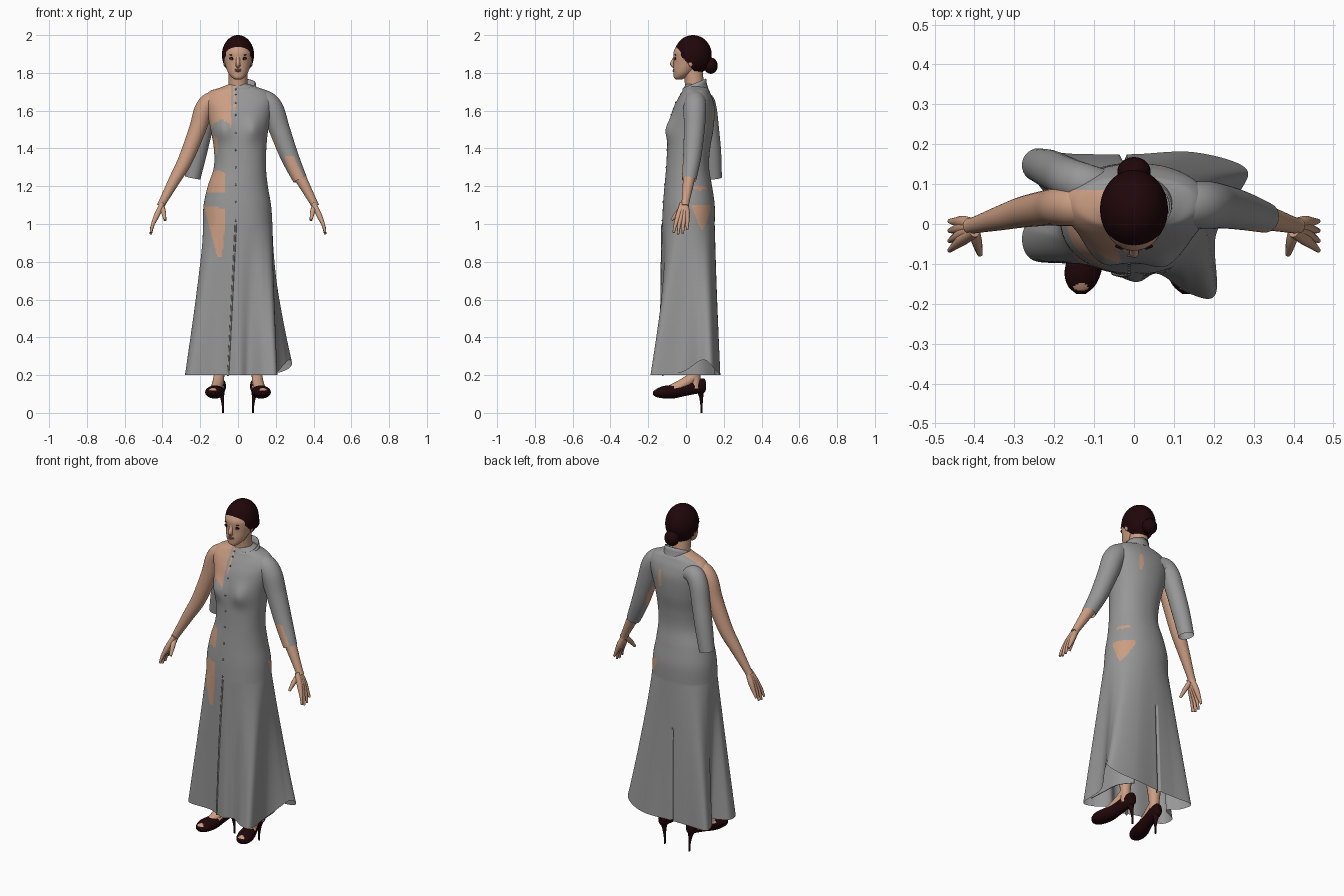
import bpy, bmesh, math
from mathutils import Vector, Matrix

if "Cube" in bpy.data.objects:
    bpy.data.objects.remove(bpy.data.objects["Cube"])


def material(name, rgb):
    m = bpy.data.materials.new(name)
    m.use_nodes = True
    m.diffuse_color = (*rgb, 1)
    m.node_tree.nodes["Principled BSDF"].inputs["Base Color"].default_value = (*rgb, 1)
    return m


CLOTH = material("grey cloth", (0.31, 0.31, 0.31))
SKIN = material("skin", (0.6, 0.34, 0.225))
DARK = material("dark maroon", (0.014, 0.002, 0.003))
LIPS = material("lips", (0.36, 0.14, 0.1))
WHITE = material("eye white", (0.6, 0.56, 0.52))
BUTTON = material("button grey", (0.2, 0.2, 0.2))


def finish(name, bm, mats, rule=None, remove=None):
    """Turn a bmesh into a smooth object; rule picks a material, remove cuts faces."""
    bmesh.ops.recalc_face_normals(bm, faces=bm.faces)
    bm.normal_update()
    for f in bm.faces:
        f.smooth = len(f.verts) < 5
        if rule:
            f.material_index = int(rule(f.calc_center_median(), f.normal))
    if remove:
        cut = [f for f in bm.faces if remove(f.calc_center_median())]
        bmesh.ops.delete(bm, geom=cut, context='FACES')
    me = bpy.data.meshes.new(name)
    bm.to_mesh(me)
    bm.free()
    for m in mats:
        me.materials.append(m)
    ob = bpy.data.objects.new(name, me)
    bpy.context.collection.objects.link(ob)
    return ob


def spline(pts, n, closed=False):
    """Smooth samples through the points, n per span."""
    P = [Vector(p) for p in pts]
    k = len(P)
    at = (lambda i: P[i % k]) if closed else (lambda i: P[min(max(i, 0), k - 1)])
    out = []
    for i in range(k if closed else k - 1):
        a, b, c, d = (at(i + j) for j in (-1, 0, 1, 2))
        for s in range(n):
            t = s / n
            out.append(b + (c - a) * (t / 2) + (a * 2 - b * 5 + c * 4 - d) * (t * t / 2)
                       + (b * 3 - a - c * 3 + d) * (t ** 3 / 2))
    return out if closed else out + [P[-1]]


def loft(name, rings, mats, rule=None, caps=(True, True), remove=None):
    bm = bmesh.new()
    vs = [[bm.verts.new(p) for p in r] for r in rings]
    n = len(vs[0])
    for a, b in zip(vs, vs[1:]):
        for i in range(n):
            bm.faces.new((a[i], a[(i + 1) % n], b[(i + 1) % n], b[i]))
    for end, on in zip((vs[0], vs[-1]), caps):
        if on:
            bm.faces.new(end)
    return finish(name, bm, mats, rule, remove)


def tube(name, pts, mats, n=20, steps=6, rule=None, caps=(True, True)):
    """Round limb through (x, y, z, radius) points."""
    S = spline(pts, steps)
    rings = []
    for i, p in enumerate(S):
        t = (S[min(i + 1, len(S) - 1)].xyz - S[max(i - 1, 0)].xyz).normalized()
        v = t.cross(Vector((0, 1, 0)) if abs(t.y) < .7 else Vector((1, 0, 0))).normalized()
        u = v.cross(t)
        rings.append([p.xyz + (u * math.cos(a) + v * math.sin(a)) * p.w
                      for a in (math.tau * j / n for j in range(n))])
    return loft(name, rings, mats, rule, caps)


def ball(name, loc, scale, mat, remove=None, seg=24):
    bm = bmesh.new()
    bmesh.ops.create_uvsphere(bm, u_segments=seg, v_segments=seg // 2, radius=1,
                              matrix=Matrix.Translation(loc) @ Matrix.Diagonal((*scale, 1)))
    return finish(name, bm, [mat], remove=remove)


def oval(z, xl, xr, yf, yb, n, power=1.0):
    ring = []
    for i in range(n):
        a = math.tau * i / n
        s, c = (math.copysign(abs(q) ** power, q) for q in (math.sin(a), -math.cos(a)))
        ring.append(Vector(((xl + xr) / 2 + (xl - xr) / 2 * s, (yf + yb) / 2 + (yb - yf) / 2 * c, z)))
    return ring


# Gown: bodice ovals that blend into a lobed hem
BODICE = [(1.74, .06, -.05, 0, .09), (1.72, .115, -.1, -.012, .115), (1.702, .16, -.15, -.02, .125),
          (1.66, .187, -.177, -.045, .142), (1.6, .18, -.165, -.072, .152), (1.5, .16, -.145, -.095, .145),
          (1.4, .15, -.128, -.1, .128), (1.3, .148, -.128, -.105, .122), (1.2, .158, -.16, -.114, .138),
          (1.1, .175, -.182, -.122, .152), (1, .182, -.186, -.126, .152)]
HEM = [(0, -.145), (.06, -.125), (.14, -.175), (.205, -.175), (.205, -.03), (.26, .07), (.28, .14), (.15, .18),
       (0, .175), (-.13, .175), (-.25, .175), (-.24, .1), (-.19, .04), (-.275, -.01), (-.255, -.09), (-.11, -.1)]
N = 240
hem = spline(HEM, N // len(HEM), closed=True)
rings = []
for row in spline(BODICE, 12):
    ring = oval(*row, N, 0.92)
    for p in ring:
        if p.y < 0:  # bust
            p.y -= .022 * math.exp(-((abs(p.x) - .08) / .045) ** 2 - ((p.z - 1.5) / .06) ** 2)
    rings.append(ring)
waist = rings[-1]
for k in range(1, 101):
    t = k / 100
    ring = []
    for i, (p, h) in enumerate(zip(waist, hem)):
        q = p.xy.lerp(h, t)
        lift = .08 * math.exp(-((i / N - .33) / .06) ** 2) * t ** 3
        slit = .025 if i == N // 2 + 3 and t > .33 else 0  # closed back slit
        ring.append(Vector((q.x, q.y - slit, 1 - .8 * t + lift)))
    rings.append(ring)


def gown_skin(c, n):
    x, y, z = c
    if y < .085 and z > 1.37:  # bare shoulder and chest, with cup and strap
        cup = ((x + .088) / .05) ** 2 + ((z - 1.5) / .05) ** 2 < 1
        if z > 1.49:
            return x < -.012 - max(0, 1.62 - z) * .25 and not cup and not -.036 < x < -.024
        return x < -.108 and not cup
    if y < 0 and x < -.068:  # waist and thigh openings
        if 1.17 < z < 1.285:
            return x > -.168 and z < 1.285 - 12 * (x + .11) ** 2
        drop = 1.095 - z
        return z > .82 and x + .17 < drop * 8 and -.18 + drop * .26 < x < -.068 - max(0, drop - .1) * .1
    if x > .1 and y > .01:  # hip openings
        return (.97 < z < 1.1 and abs(y - .085) < .055 * ((z - .97) / .13) ** .7) \
            or ((y - .075) / .035) ** 2 + ((z - 1.19) / .011) ** 2 < 1
    return y > .08 and ((x - .07) / .013) ** 2 + ((z - 1.59) / .05) ** 2 < 1


loft("gown", rings, [CLOTH, SKIN], gown_skin, (True, False))

# Inner layer of the skirt seen below the raised left side
path = spline([(.2, -.12), (.195, -.03), (.185, .08), (.13, .155)], 8)
under = []
for z, k in ((.2, 1), (.4, .95), (.6, .88)):
    outer = [Vector((p.x * k, p.y * k, z)) for p in path]
    under.append(outer + [p - Vector((.004, 0, 0)) for p in reversed(outer)])
loft("skirt_inner_layer", under, [CLOTH])


def front_point(ring):
    """Point on the front of a ring along the slanting closure."""
    x = -.012 - .05 * max(0, 1 - ring[0].z)
    for a, b in zip([ring[0]] + ring[:N // 2:-1], ring[:N // 2:-1]):
        if b.x <= x <= a.x:
            return a.lerp(b, (a.x - x) / (a.x - b.x))


# Front edge strip and small buttons
front = [front_point(r) for r in rings[14:]]
tube("front_edge", [(p.x, p.y, p.z, .005) for p in front[106::10] + [front[-1]]], [CLOTH], 12, 4)
for k, p in enumerate(front[4:128:11]):
    ball("button_%d" % k, (p.x, p.y - .001, p.z), (.005, .003, .005), BUTTON, seg=10)

# Collar, open at the right front
collar = [[Vector((.022 + (.076 - q) * math.sin(a), .045 + (.066 - q) * math.cos(a),
                   1.695 + h + .025 * math.cos(a))) for a in (math.tau * i / 64 for i in range(64))]
          for h, q in ((0, -.006), (.03, .002), (.05, .004), (.048, .009), (.01, .01))]
loft("collar", collar, [CLOTH], None, (False, False), lambda c: c.x < -.01 and c.y < .03)


# Sleeves: one worn with torn openings, one hanging empty behind
def sleeve_skin(c, n):
    low = c.z < 1.36 and n.y < -.5 - max(0, c.z - 1.25) * 3.5 and n.x < .45
    return low or (n.x < -.7 and ((c.z - 1.42) / .08) ** 2 + (n.y / .6) ** 2 < 1)


tube("left_sleeve", [(.08, .048, 1.65, .047), (.14, .048, 1.652, .056), (.182, .047, 1.606, .06),
                     (.22, .044, 1.5, .055), (.272, .033, 1.36, .048), (.329, .016, 1.235, .038)],
     [CLOTH, SKIN], 64, 20, sleeve_skin, (True, False))
tube("right_sleeve", [(-.07, .09, 1.64, .045), (-.125, .1, 1.645, .052), (-.16, .112, 1.6, .052),
                      (-.185, .125, 1.5, .05), (-.212, .138, 1.38, .048), (-.24, .148, 1.245, .042)],
     [CLOTH], 28, 8, caps=(True, False))

# Arms, hands, legs and shoes, both sides
SHOE = [(.106, .088, .01, .125, .16), (.095, .09, .024, .108, .182), (.05, .095, .031, .1, .178),
        (-.01, .105, .034, .088, .16), (-.07, .118, .044, .076, .148), (-.12, .128, .046, .077, .142),
        (-.155, .132, .034, .083, .128), (-.175, .133, .012, .095, .113)]
for side, s in (("left", 1), ("right", -1)):
    def limb(name, pts, n=18, mat=SKIN):
        tube(side + "_" + name, [(s * x, y, z, r) for x, y, z, r in pts], [mat], n)

    limb("arm", [(.08, .045, 1.65, .038), (.14, .045, 1.65, .049), (.182, .044, 1.605, .049), (.215, .041, 1.5, .045),
                 (.278, .03, 1.34, .039), (.335, .015, 1.235, .031), (.397, -.002, 1.12, .021),
                 (.41, -.005, 1.095, .021)], 24)
    for j, (y, tip) in enumerate(((-.045, .955), (-.025, .945), (-.004, .95), (.016, .972))):
        limb("finger_%d" % j, [(.4, y * .3 - .006, 1.11, .014), (.428, y * .7 - .006, 1.05, .0155),
                               (.45, y - .01, 1.0, .01), (.462, y * 1.2 - .012, tip, .006)], 10)
    limb("thumb", [(.402, -.012, 1.095, .014), (.394, -.045, 1.06, .013), (.386, -.076, 1.02, .007)], 10)
    limb("leg", [(.09, .03, 1.05, .075), (.095, .03, .8, .068), (.1, .03, .55, .05), (.1, .045, .4, .05),
                 (.1, .048, .22, .029), (.1, .05, .13, .027)])
    limb("foot", [(.1, .05, .2, .028), (.107, -.01, .155, .03), (.122, -.09, .115, .028), (.133, -.16, .1, .01)])

    shoe = [[Vector((s * (x + w * math.cos(a)), y, (lo + hi) / 2 + (hi - lo) / 2 * math.sin(a)))
             for a in (math.tau * i / 28 for i in range(28))] for y, x, w, lo, hi in spline(SHOE, 8)]
    loft(side + "_shoe", shoe, [DARK, SKIN],
         lambda c, n: n.z > .3 and ((c.y + .158) / .009) ** 2 + ((abs(c.x) - .133) / .018) ** 2 < 1
         or (n.z > .5 and -.06 < c.y < .03))
    limb("heel", [(.09, .075, .13, .024), (.085, .08, .09, .012), (.08, .082, .04, .006), (.08, .083, 0, .005)],
         12, DARK)

# Head and neck
FACE = [(1.766, .018, -.055, -.02), (1.775, .032, -.064, 0), (1.795, .049, -.066, .03), (1.82, .06, -.067, .06),
        (1.85, .069, -.066, .09), (1.88, .075, -.066, .1), (1.91, .075, -.066, .1), (1.94, .066, -.052, .1),
        (1.965, .05, -.03, .08)]
loft("head", [oval(z, w, -w, f, b, 48) for z, w, f, b in spline(FACE, 5)], [SKIN])
tube("neck", [(0, .05, 1.68, .058), (0, .045, 1.74, .051), (0, .035, 1.83, .05)], [SKIN], 28)
tube("nose", [(0, -.054, 1.895, .008), (0, -.063, 1.868, .011), (0, -.073, 1.847, .012), (0, -.06, 1.835, .012)],
     [SKIN], 16)
ball("upper_lip", (0, -.064, 1.817), (.019, .006, .004), LIPS)
ball("lower_lip", (0, -.064, 1.81), (.016, .007, .005), LIPS)
for side, s in (("left", 1), ("right", -1)):
    ball(side + "_eye_shadow", (s * .031, -.0565, 1.876), (.017, .005, .008), DARK)
    ball(side + "_eye", (s * .031, -.0595, 1.873), (.011, .004, .004), WHITE)
    ball(side + "_iris", (s * .031, -.0625, 1.873), (.004, .002, .004), DARK)
    ball(side + "_brow", (s * .033, -.0555, 1.895), (.015, .005, .002), DARK)
    ball(side + "_ear", (s * .071, .025, 1.858), (.007, .014, .025), SKIN)

# Hair cap trimmed along the hairline, with a bun
ball("hair", (0, .037, 1.895), (.085, .099, .105), DARK,
     lambda c: c.z < 1.925 and c.y < -.055 + (1.925 - c.z) * .85, seg=80)
ball("hair_bun", (0, .131, 1.838), (.042, .037, .043), DARK)
